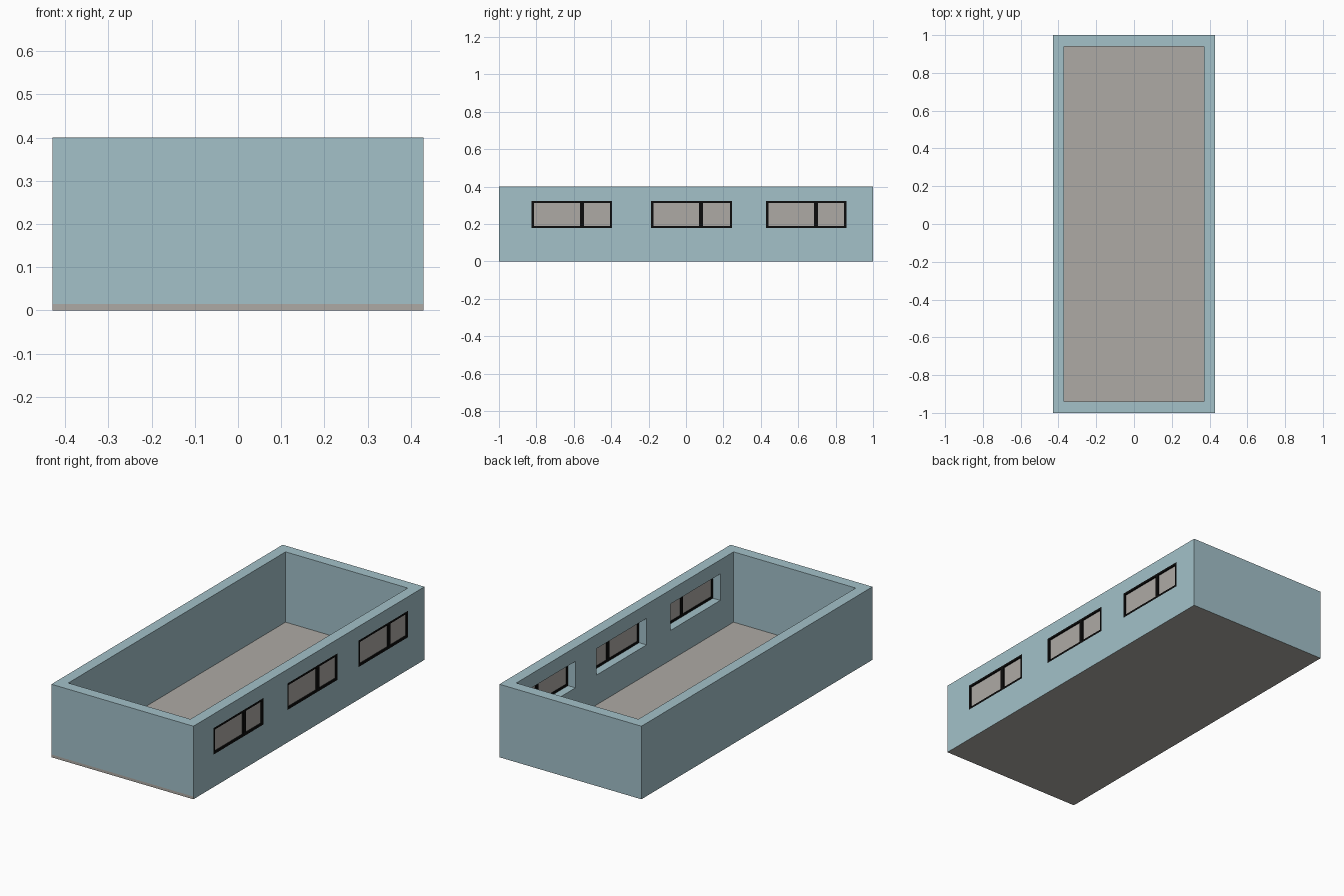
import bpy, bmesh
from mathutils import Vector

if "Cube" in bpy.data.objects:
    bpy.data.objects.remove(bpy.data.objects["Cube"])

W, L, H = 0.43, 1.0, 0.40      # half width, half length, height
T = 0.06                       # wall thickness
FLOOR = 0.015                  # floor slab thickness
Z0, Z1 = 0.178, 0.323          # window bottom and top
FD = 0.015                     # window frame depth


def material(name, srgb):
    m = bpy.data.materials.new(name)
    lin = [(c / 255 / 12.92) if c < 11 else ((c / 255 + 0.055) / 1.055) ** 2.4 for c in srgb]
    m.diffuse_color = (*lin, 1)
    m.use_nodes = True
    m.node_tree.nodes["Principled BSDF"].inputs["Base Color"].default_value = m.diffuse_color
    return m


blue = material("pale_blue_wall", (163, 193, 201))
beige = material("warm_grey", (174, 170, 165))
black = material("black_frame", (12, 12, 12))


def boxes(name, spans, mats):
    """One object made of boxes given as (low corner, high corner)."""
    bm = bmesh.new()
    for lo, hi in spans:
        lo, hi = Vector(lo), Vector(hi)
        vs = bmesh.ops.create_cube(bm, size=1)["verts"]
        for v in vs:
            v.co = (lo + hi) / 2 + v.co * (hi - lo)
    me = bpy.data.meshes.new(name)
    bm.to_mesh(me)
    bm.free()
    ob = bpy.data.objects.new(name, me)
    bpy.context.collection.objects.link(ob)
    for m in mats:
        me.materials.append(m)
    return ob


def cut(ob, cutter):
    mod = ob.modifiers.new("cut", 'BOOLEAN')
    mod.operation = 'DIFFERENCE'
    mod.solver = 'EXACT'
    mod.object = cutter
    bpy.context.view_layer.objects.active = ob
    bpy.ops.object.modifier_apply(modifier=mod.name)
    bpy.data.objects.remove(cutter)


# Floor slab: its edge is wall coloured except along the front
floor = boxes("floor", [((-W, -L, 0), (W, L, FLOOR))], [beige, blue])
for p in floor.data.polygons:
    if abs(p.normal.x) > 0.5 or p.normal.y > 0.5:
        p.material_index = 1

# Wall ring with three openings on the right side
windows = [(-0.825, -0.395), (-0.187, 0.247), (0.428, 0.857)]
walls = boxes("walls", [((-W, -L, FLOOR), (W, L, H))], [blue])
cut(walls, boxes("room_cutter", [((-W + T, -L + T, -1), (W - T, L - T, 1))], [blue]))
cut(walls, boxes("window_cutter",
                 [((W - 0.2, a, Z0), (W + 0.2, b, Z1)) for a, b in windows], [blue]))

# Windows: black frame with off-centre mullion and a thin recessed pane
B = 0.012
for i, (a, b) in enumerate(windows, 1):
    x0, x1 = W - FD, W
    m = a + 0.268
    boxes(f"window_frame_{i}", [
        ((x0, a, Z0), (x1, b, Z0 + B)),
        ((x0, a, Z1 - B), (x1, b, Z1)),
        ((x0, a, Z0 + B), (x1, a + B, Z1 - B)),
        ((x0, b - B, Z0 + B), (x1, b, Z1 - B)),
        ((x0, m - 0.011, Z0 + B), (x1, m + 0.011, Z1 - B)),
    ], [black])
    boxes(f"window_pane_{i}", [((W - 0.011, a + B / 2, Z0 + B / 2),
                                (W - 0.008, b - B / 2, Z1 - B / 2))], [beige])
